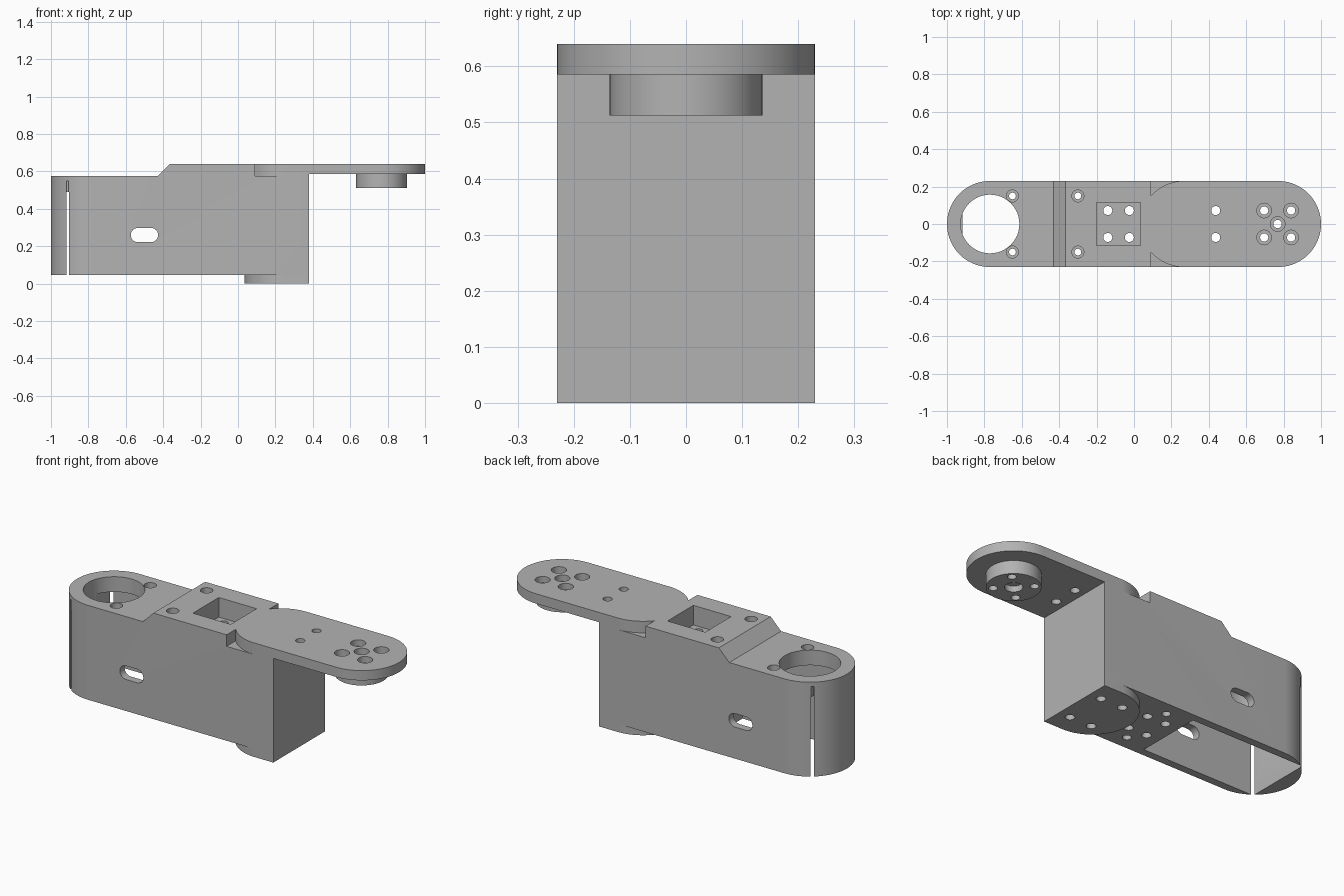
import bpy
import bmesh
from math import cos, sin, radians, pi

cube = bpy.data.objects.get("Cube")
if cube:
    bpy.data.objects.remove(cube, do_unlink=True)

GREY = (0.45, 0.45, 0.45, 1)
mat = bpy.data.materials.new("plain grey")
mat.use_nodes = True
mat.diffuse_color = GREY
mat.node_tree.nodes["Principled BSDF"].inputs["Base Color"].default_value = GREY

HALF = 0.23      # half width of the bracket
FLOOR, STEP, TOP = 0.045, 0.575, 0.64
HUB, PIVOT, KNEE = -0.77, 0.768, 0.265


def arc(cx, cy, r, start, end, n=40):
    angles = [radians(start + (end - start) * i / n) for i in range(n + 1)]
    return [(cx + r * cos(a), cy + r * sin(a)) for a in angles]


def prism(name, outline, low, high, axis="z"):
    """Extrude a plan (axis z) or side outline (axis y) between two levels."""
    place = (lambda a, b, c: (a, b, c)) if axis == "z" else (lambda a, b, c: (a, c, b))
    bm = bmesh.new()
    rings = [[bm.verts.new(place(a, b, c)) for a, b in outline] for c in (low, high)]
    bm.faces.new(rings[0])
    bm.faces.new(rings[1])
    count = len(outline)
    for i in range(count):
        j = (i + 1) % count
        bm.faces.new((rings[0][i], rings[0][j], rings[1][j], rings[1][i]))
    bmesh.ops.recalc_face_normals(bm, faces=bm.faces)
    mesh = bpy.data.meshes.new(name)
    bm.to_mesh(mesh)
    bm.free()
    mesh.materials.append(mat)
    obj = bpy.data.objects.new(name, mesh)
    bpy.context.collection.objects.link(obj)
    return obj


def rect(x0, x1, y0, y1):
    return [(x0, y0), (x1, y0), (x1, y1), (x0, y1)]


def hole(x, y, r, low, high):
    return prism("cutter", arc(x, y, r, 0, 352.5, 47), low, high)


def finish(obj, cutters):
    """Cut the part, drop the cutters and smooth its curved walls."""
    bpy.ops.object.select_all(action="DESELECT")
    bpy.context.view_layer.objects.active = obj
    obj.select_set(True)
    for cutter in cutters:
        cutter.hide_render = True
        mod = obj.modifiers.new("cut", "BOOLEAN")
        mod.operation, mod.solver, mod.object = "DIFFERENCE", "EXACT", cutter
        bpy.ops.object.modifier_apply(modifier=mod.name)
        bpy.data.objects.remove(cutter, do_unlink=True)
    bpy.ops.object.shade_smooth_by_angle(angle=radians(30))


# Main housing: rounded at the hub end, square at the knee end
housing = prism("housing", arc(HUB, 0, HALF, 90, 270) + [(0.38, -HALF), (0.38, HALF)], FLOOR, TOP)
cuts = [
    # lowered deck with its sloping step
    prism("cutter", [(-1.1, STEP), (-0.43, STEP), (-0.365, TOP), (-0.365, 0.7), (-1.1, 0.7)],
          -0.3, 0.3, "y"),
    # open underside, breaking through the rounded end as two slits
    prism("cutter", rect(-0.918, -0.22, -0.187, 0.187), 0, 0.49),
    # hub opening
    hole(HUB, 0, 0.157, 0.4, 0.7),
    # oblong window through both side walls
    prism("cutter", arc(-0.535, 0.26, 0.038, 90, 270, 16) + arc(-0.465, 0.26, 0.038, -90, 90, 16),
          -0.3, 0.3, "y"),
    # recess in the upper deck
    prism("cutter", rect(-0.2, 0.035, -0.115, 0.115), 0.53, 0.7),
]
for side in (-1, 1):
    # curved clearance notch and short groove above the slit
    notch = arc(KNEE, 0, HALF, 139.5, 90, 20) + [(KNEE, 0.26), (KNEE - HALF * 0.76, 0.26)]
    cuts.append(prism("cutter", [(x, side * y) for x, y in notch], STEP, 0.7))
    cuts.append(prism("cutter", rect(-0.918, -0.906, *sorted((side * 0.165, side * 0.22))), 0.48, 0.55))
    # countersunk deck screws
    for x, deck in ((-0.65, STEP), (-0.3, TOP)):
        cuts.append(hole(x, side * 0.15, 0.018, 0.4, 0.7))
        cuts.append(hole(x, side * 0.15, 0.032, deck - 0.035, 0.7))
    # recess floor holes and underside holes
    for x in (-0.14, -0.025):
        cuts.append(hole(x, side * 0.072, 0.024, 0, 0.6))
    cuts.append(hole(-0.08, side * 0.15, 0.022, 0, 0.12))
finish(housing, cuts)

# Foot pad under the knee
foot = prism("foot_pad", arc(KNEE, 0, HALF, 90, 270) + [(0.38, -HALF), (0.38, HALF)], 0, FLOOR)
finish(foot, [hole(x, y, 0.024, -0.1, 0.04) for x in (0.175, 0.31) for y in (-0.118, 0.118)])


def pivot_cuts():
    """Bolt pattern shared by the arm and the boss below it."""
    spots = [(PIVOT + dx, dy) for dx in (-0.072, 0.072) for dy in (-0.072, 0.072)]
    spots.append((PIVOT, 0))
    result = []
    for x, y in spots:
        result += [hole(x, y, 0.022, 0.4, 0.7), hole(x, y, 0.039, 0.605, 0.7)]
    return result


# Arm plate with its rounded tip
arm = prism("arm_plate", [(0.38, -HALF)] + arc(PIVOT + 0.002, 0, HALF, -90, 90) + [(0.38, HALF)],
            0.585, TOP)
finish(arm, pivot_cuts() + [hole(0.437, y, 0.024, 0.4, 0.7) for y in (-0.072, 0.072)])

# Round boss under the tip
boss = prism("pivot_boss", arc(PIVOT, 0, 0.136, 0, 354, 59), 0.512, 0.585)
finish(boss, pivot_cuts() + [hole(PIVOT, 0, 0.045, 0.4, 0.545)])
